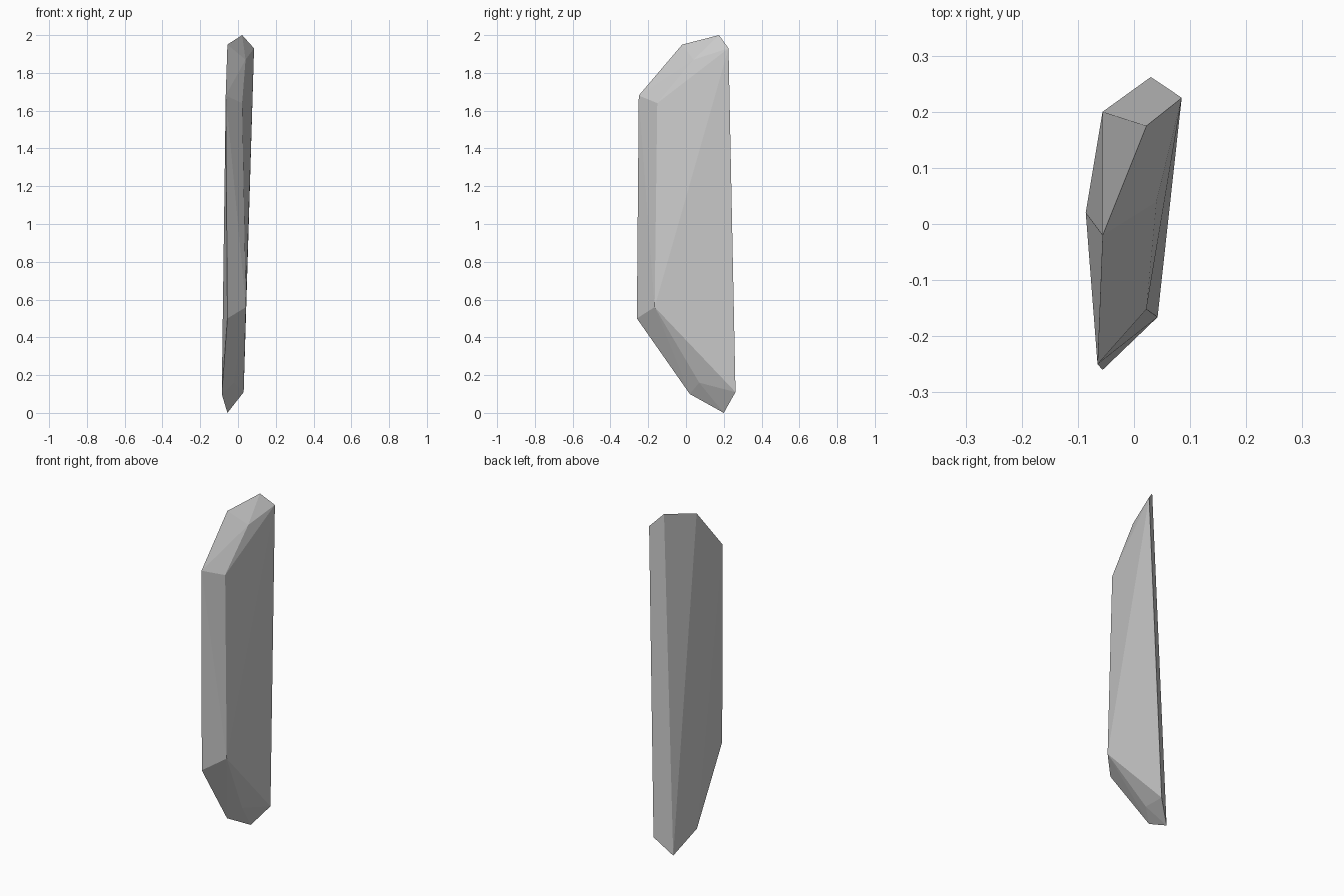
import bpy, bmesh

if "Cube" in bpy.data.objects:
    bpy.data.objects.remove(bpy.data.objects["Cube"])

# Corner points of the faceted shard
top_tip = [(-0.056, -0.02, 1.95), (0.022, 0.175, 2.0), (0.085, 0.225, 1.93), (0.04, 0.04, 1.87)]
front_edge = [(-0.065, -0.25, 1.68), (0.022, -0.152, 1.64), (0.042, -0.166, 0.56), (-0.056, -0.26, 0.5)]
bottom_tip = [(-0.086, 0.02, 0.10), (-0.056, 0.20, 0.0), (0.03, 0.262, 0.11), (-0.022, 0.07, 0.16)]

# Wrap the corners in a convex faceted skin
bm = bmesh.new()
for p in top_tip + front_edge + bottom_tip:
    bm.verts.new(p)
bmesh.ops.convex_hull(bm, input=bm.verts[:])
bmesh.ops.recalc_face_normals(bm, faces=bm.faces[:])

mesh = bpy.data.meshes.new("crystal_shard")
bm.to_mesh(mesh)
bm.free()
shard = bpy.data.objects.new("crystal_shard", mesh)
bpy.context.collection.objects.link(shard)
